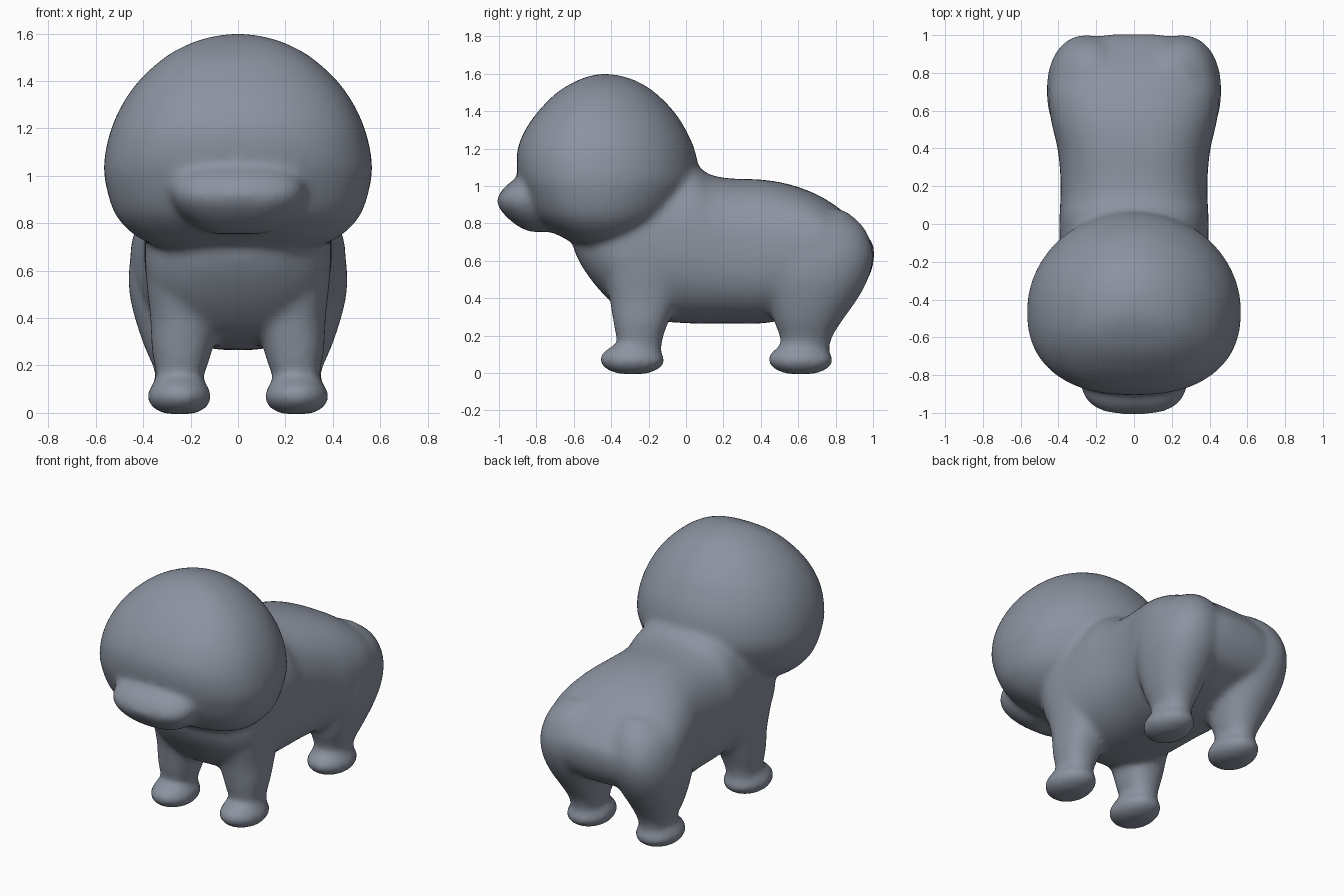
import bpy, bmesh, math

SEG = 48


def power(v, n):
    return math.copysign(abs(v) ** (2 / n), v)


def skin(bm, rings):
    """Join successive rings of points into a closed tube."""
    loops = [[bm.verts.new(p) for p in ring] for ring in rings]
    for a, b in zip(loops, loops[1:]):
        for i in range(SEG):
            j = (i + 1) % SEG
            bm.faces.new((a[i], a[j], b[j], b[i]))
    bm.faces.new(list(reversed(loops[0])))
    bm.faces.new(loops[-1])


def smooth_rows(rows, steps=4):
    """Catmull-Rom interpolation of the section rows."""
    out = []
    for k in range(len(rows) - 1):
        p0, p1 = rows[max(k - 1, 0)], rows[k]
        p2, p3 = rows[k + 1], rows[min(k + 2, len(rows) - 1)]
        for s in range(steps):
            t = s / steps
            out.append([0.5 * (2 * b + (c - a) * t + (2 * a - 5 * b + 4 * c - d) * t * t
                               + (3 * b - a - 3 * c + d) * t ** 3)
                        for a, b, c, d in zip(p0, p1, p2, p3)])
    return out + [list(rows[-1])]


def loft_z(bm, rows, n_front=2.0, n_back=2.0, cy=None):
    """Rows: z, centre x, half width, front y, back y."""
    rings = []
    for z, cx, rx, yf, yb in smooth_rows(rows):
        mid = (yf + yb) / 2 if cy is None else min(max(cy, yf + 0.005), yb - 0.005)
        ring = []
        for i in range(SEG):
            a = 2 * math.pi * i / SEG
            c, s = math.cos(a), math.sin(a)
            n = n_back if s > 0 else n_front
            ring.append((cx + rx * power(c, n), mid + (yb - mid if s > 0 else mid - yf) * power(s, n), z))
        rings.append(ring)
    skin(bm, rings)


def loft_y(bm, rows, n=2.4):
    """Rows: y, half width, bottom z, top z."""
    rings = []
    for y, rx, zb, zt in smooth_rows(rows):
        rings.append([(rx * power(math.cos(2 * math.pi * i / SEG), n), y,
                       (zb + zt) / 2 + (zt - zb) / 2 * power(math.sin(2 * math.pi * i / SEG), n))
                      for i in range(SEG)])
    skin(bm, rings)


bm = bmesh.new()

# torso, from chest to rump
loft_y(bm, [(-0.60, 0.12, 0.66, 0.80), (-0.55, 0.22, 0.56, 0.88), (-0.45, 0.33, 0.43, 0.98),
            (-0.33, 0.385, 0.33, 1.02), (-0.15, 0.395, 0.28, 1.10), (0.03, 0.395, 0.265, 1.115),
            (0.13, 0.39, 0.265, 1.06), (0.25, 0.39, 0.265, 1.04), (0.40, 0.405, 0.265, 1.035),
            (0.55, 0.44, 0.29, 1.01), (0.70, 0.455, 0.34, 0.955), (0.82, 0.43, 0.39, 0.88),
            (0.92, 0.365, 0.44, 0.79), (0.98, 0.25, 0.52, 0.72), (1.005, 0.11, 0.60, 0.68)])

# head
loft_z(bm, [(0.685, 0, 0.27, -0.58, -0.30), (0.71, 0, 0.36, -0.63, -0.20), (0.76, 0, 0.45, -0.72, -0.12),
            (0.85, 0, 0.525, -0.82, -0.02), (1.0, 0, 0.565, -0.885, 0.06), (1.1, 0, 0.56, -0.905, 0.065),
            (1.2, 0, 0.535, -0.90, 0.045), (1.3, 0, 0.49, -0.86, 0.0), (1.4, 0, 0.42, -0.79, -0.065),
            (1.5, 0, 0.31, -0.69, -0.165), (1.56, 0, 0.20, -0.59, -0.26), (1.59, 0, 0.10, -0.51, -0.35),
            (1.60, 0, 0.02, -0.45, -0.41)], n_front=2.4, cy=-0.46)

# muzzle
loft_z(bm, [(0.755, 0, 0.10, -0.83, -0.62), (0.78, 0, 0.17, -0.89, -0.60), (0.84, 0, 0.24, -0.965, -0.60),
            (0.91, 0, 0.28, -1.01, -0.60), (0.97, 0, 0.28, -0.99, -0.60), (1.02, 0, 0.24, -0.94, -0.60),
            (1.05, 0, 0.16, -0.88, -0.60)], n_front=2.7)

for s in (-1, 1):
    # front leg
    loft_z(bm, [(0.06, s * 0.245, 0.09, -0.37, -0.14), (0.15, s * 0.245, 0.098, -0.365, -0.13),
                (0.20, s * 0.24, 0.112, -0.375, -0.12), (0.28, s * 0.235, 0.13, -0.39, -0.09),
                (0.40, s * 0.22, 0.15, -0.41, -0.04), (0.60, s * 0.21, 0.18, -0.46, 0.02),
                (0.75, s * 0.20, 0.18, -0.46, 0.02)], 2.3, 2.3)
    # hind leg and thigh
    loft_z(bm, [(0.06, s * 0.245, 0.09, 0.50, 0.75), (0.15, s * 0.245, 0.10, 0.505, 0.77),
                (0.20, s * 0.245, 0.115, 0.50, 0.785), (0.28, s * 0.25, 0.145, 0.47, 0.835),
                (0.40, s * 0.255, 0.18, 0.44, 0.92), (0.52, s * 0.255, 0.205, 0.42, 0.98),
                (0.65, s * 0.25, 0.205, 0.42, 1.0), (0.78, s * 0.23, 0.18, 0.45, 0.95),
                (0.87, s * 0.20, 0.11, 0.50, 0.85)], 2.2, 2.2)
    # paws
    for y in (-0.285, 0.615):
        loft_z(bm, [(-0.005, s * 0.247, 0.055, y - 0.07, y + 0.07), (0.012, s * 0.247, 0.10, y - 0.125, y + 0.12),
                    (0.04, s * 0.247, 0.128, y - 0.163, y + 0.162), (0.075, s * 0.247, 0.137, y - 0.178, y + 0.173),
                    (0.11, s * 0.247, 0.12, y - 0.16, y + 0.15), (0.145, s * 0.247, 0.10, y - 0.11, y + 0.125)])

bmesh.ops.recalc_face_normals(bm, faces=bm.faces)
mesh = bpy.data.meshes.new("puppy_body")
bm.to_mesh(mesh)
bm.free()
puppy = bpy.data.objects.new("puppy_body", mesh)
bpy.context.collection.objects.link(puppy)

coat = bpy.data.materials.new("slate grey")
coat.diffuse_color = (0.26, 0.29, 0.35, 1)
mesh.materials.append(coat)

# fuse the parts into one soft skin
fuse = puppy.modifiers.new("fuse", 'REMESH')
fuse.mode = 'VOXEL'
fuse.voxel_size = 0.018
fuse.use_smooth_shade = True
soften = puppy.modifiers.new("soften", 'SMOOTH')
soften.factor = 0.5
soften.iterations = 14

bpy.context.view_layer.objects.active = puppy
puppy.select_set(True)
for name in ("fuse", "soften"):
    bpy.ops.object.modifier_apply(modifier=name)
bpy.ops.object.shade_smooth()
